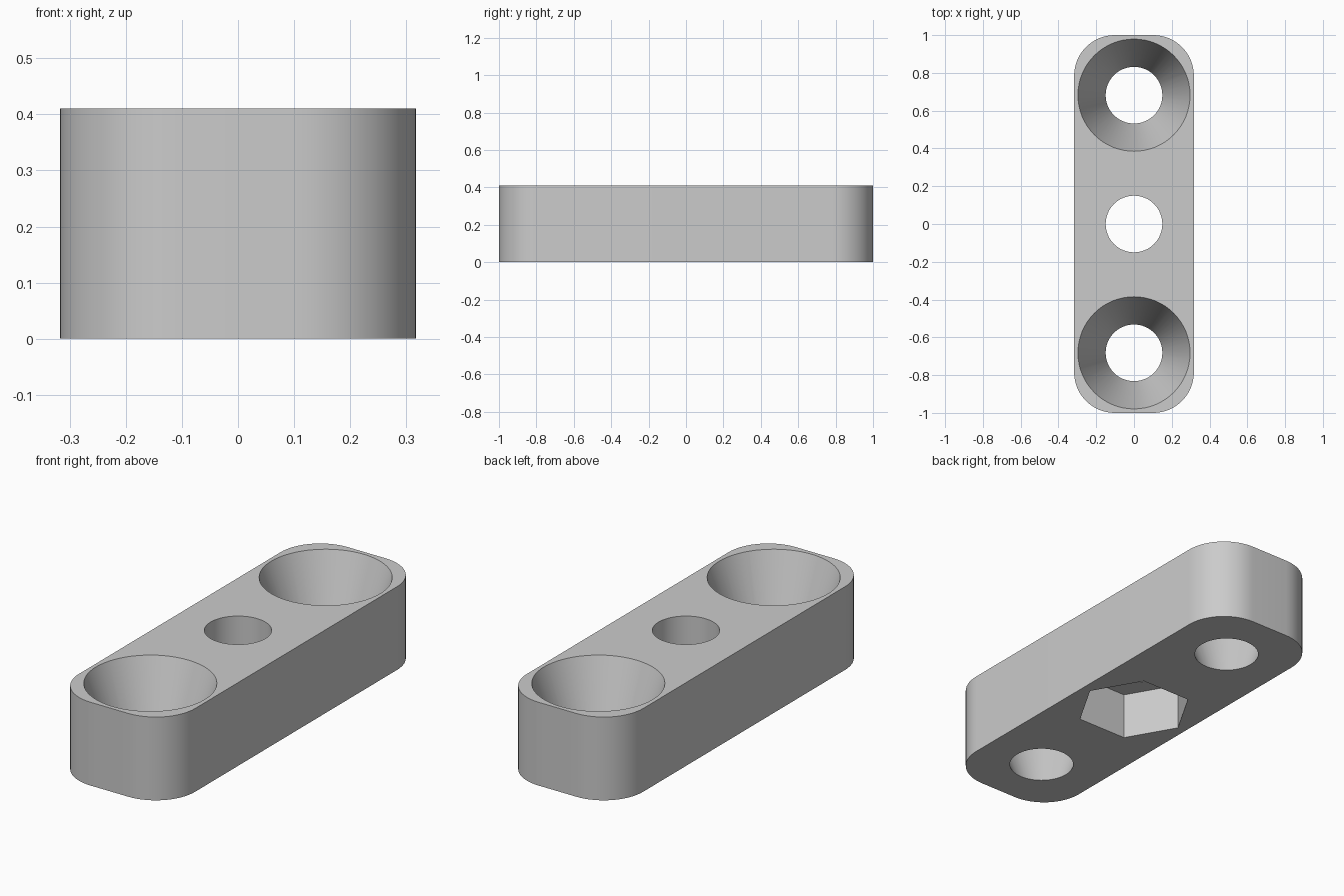
import bpy, bmesh, math
from mathutils import Matrix

HALF_W, HALF_L, HEIGHT = 0.317, 1.0, 0.41
CORNER_R = 0.215
HOLE_R, SINK_R, SINK_Y = 0.15, 0.297, 0.682
NUT_R, NUT_DEPTH = 0.272, 0.234
SEGMENTS = 64

old = bpy.data.objects.get("Cube")
if old:
    bpy.data.objects.remove(old, do_unlink=True)

grey = bpy.data.materials.new("light grey")
grey.use_nodes = True
colour = (0.6, 0.6, 0.6, 1.0)
grey.diffuse_color = colour
grey.node_tree.nodes["Principled BSDF"].inputs["Base Color"].default_value = colour


def add_object(name, bm):
    mesh = bpy.data.meshes.new(name)
    bmesh.ops.recalc_face_normals(bm, faces=bm.faces)
    bm.to_mesh(mesh)
    bm.free()
    mesh.materials.append(grey)
    obj = bpy.data.objects.new(name, mesh)
    bpy.context.scene.collection.objects.link(obj)
    return obj


def cutter(name, y, z0, z1, r0, r1, sides=SEGMENTS):
    """Cone or prism running from z0 to z1."""
    bm = bmesh.new()
    bmesh.ops.create_cone(bm, cap_ends=True, segments=sides, radius1=r0, radius2=r1,
                          depth=z1 - z0, matrix=Matrix.Translation((0, y, (z0 + z1) / 2)))
    obj = add_object(name, bm)
    obj.hide_render = True
    return obj


# Block with rounded vertical corners
bm = bmesh.new()
bmesh.ops.create_cube(bm, size=1.0)
bmesh.ops.scale(bm, vec=(2 * HALF_W, 2 * HALF_L, HEIGHT), verts=bm.verts)
bmesh.ops.translate(bm, vec=(0, 0, HEIGHT / 2), verts=bm.verts)
uprights = [e for e in bm.edges if abs(e.verts[0].co.z - e.verts[1].co.z) > 0.1]
bmesh.ops.bevel(bm, geom=uprights, offset=CORNER_R, offset_type='OFFSET',
                segments=16, profile=0.5, affect='EDGES')
block = add_object("mounting_block", bm)

# Conical screw holes, overshooting both faces along the same slope
over = 0.05
slope = (SINK_R - HOLE_R) / HEIGHT
cutters = [cutter("screw_hole_cutter", side * SINK_Y, -over, HEIGHT + over,
                  HOLE_R - slope * over, SINK_R + slope * over) for side in (-1, 1)]

# Bolt hole and hexagonal nut pocket below, corners pointing sideways
cutters.append(cutter("bolt_hole_cutter", 0, -over, HEIGHT + over, HOLE_R, HOLE_R))
pocket = cutter("nut_pocket_cutter", 0, -over, NUT_DEPTH, NUT_R, NUT_R, 6)
corner = max(pocket.data.vertices, key=lambda v: v.co.x).co
pocket.data.transform(Matrix.Rotation(-math.atan2(corner.y, corner.x), 4, 'Z'))
cutters.append(pocket)

# Carve the block
bpy.ops.object.select_all(action='DESELECT')
bpy.context.view_layer.objects.active = block
block.select_set(True)
for tool in cutters:
    cut = block.modifiers.new(tool.name, 'BOOLEAN')
    cut.operation = 'DIFFERENCE'
    cut.solver = 'EXACT'
    cut.object = tool
    bpy.ops.object.modifier_apply(modifier=cut.name)
for tool in cutters:
    bpy.data.objects.remove(tool, do_unlink=True)

bpy.ops.object.shade_smooth_by_angle(angle=math.radians(30))
